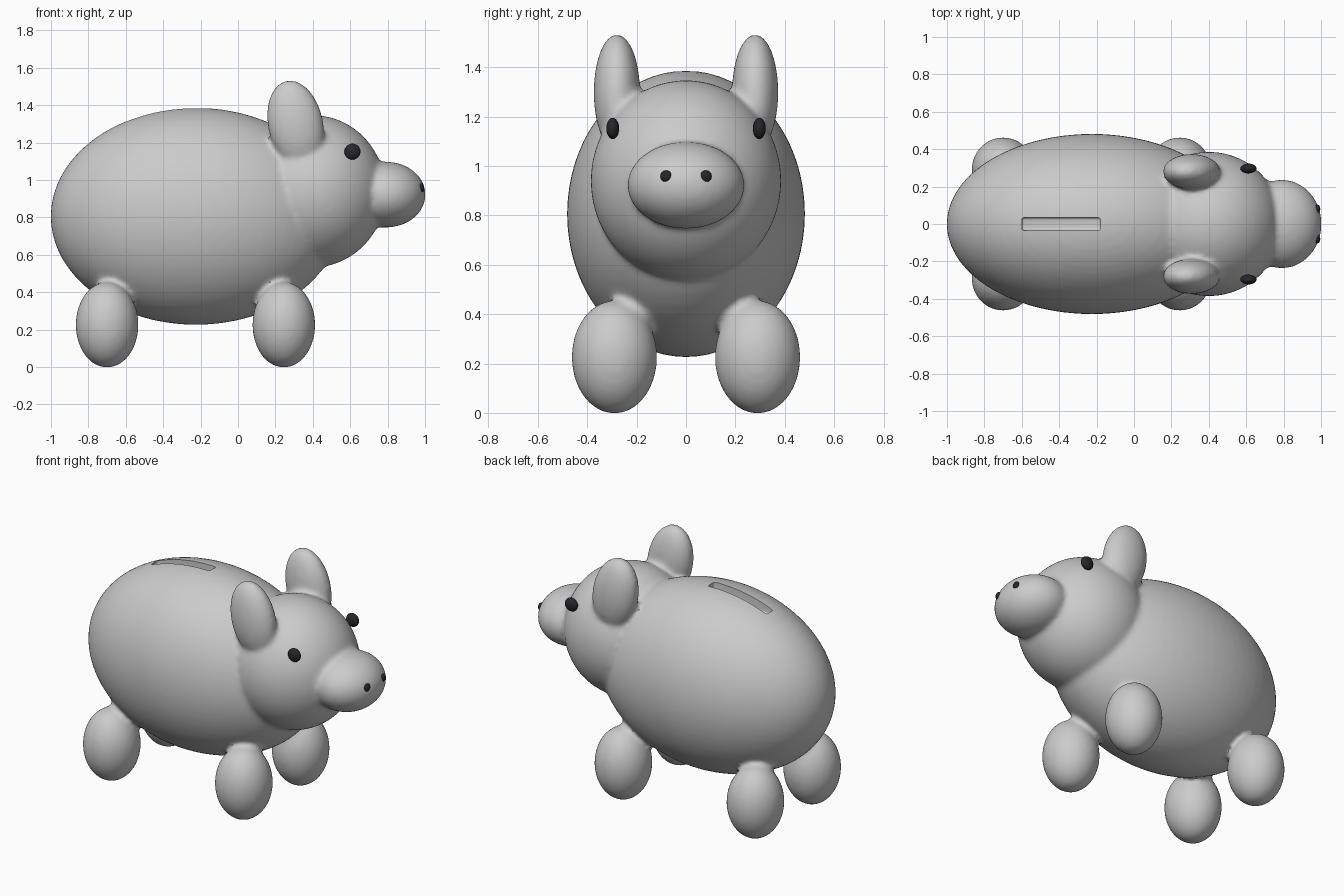
import bpy
import math

if "Cube" in bpy.data.objects:
    bpy.data.objects.remove(bpy.data.objects["Cube"])


def ellipsoid(name, centre, radii, tilt=0.0, segments=64, rings=32):
    bpy.ops.mesh.primitive_uv_sphere_add(segments=segments, ring_count=rings, radius=1,
                                         location=centre, rotation=(0, tilt, 0))
    ob = bpy.context.object
    ob.name = name
    ob.scale = radii
    bpy.ops.object.transform_apply(location=False, rotation=False, scale=True)
    bpy.ops.object.shade_smooth()
    return ob


# Body, head and snout
parts = [
    ellipsoid("body", (-0.225, 0, 0.806), (0.777, 0.482, 0.58)),
    ellipsoid("head", (0.40, 0, 0.94), (0.39, 0.386, 0.407)),
    ellipsoid("snout", (0.79, 0, 0.922), (0.213, 0.237, 0.176)),
]

# Ears and legs, mirrored left and right
for side in (-1, 1):
    parts.append(ellipsoid("ear", (0.308, side * 0.28, 1.298),
                           (0.148, 0.094, 0.239), math.radians(-12)))
    for x, inward in ((-0.70, 1), (0.245, -1)):
        parts.append(ellipsoid("leg", (x, side * 0.29, 0.226), (0.168, 0.173, 0.229)))
        # Short neck between leg and belly
        parts.append(ellipsoid("leg_neck", (x + inward * 0.03, side * 0.22, 0.40),
                               (0.09, 0.09, 0.09), 0, 32, 16))

# Blend all parts into one skin
bpy.ops.object.select_all(action='DESELECT')
for ob in parts:
    ob.select_set(True)
pig = parts[0]
bpy.context.view_layer.objects.active = pig
bpy.ops.object.join()
pig.name = "pig_body"

remesh = pig.modifiers.new("blend", 'REMESH')
remesh.mode = 'VOXEL'
remesh.voxel_size = 0.015
smooth = pig.modifiers.new("soften", 'SMOOTH')
smooth.factor = 0.5
smooth.iterations = 8

# Coin slot cutter
bpy.ops.mesh.primitive_cube_add(size=1, location=(-0.39, 0, 1.38))
slot = bpy.context.object
slot.name = "slot_cutter"
slot.scale = (0.42, 0.068, 0.2)
bpy.ops.object.transform_apply(location=False, rotation=False, scale=True)
bevel = slot.modifiers.new("round", 'BEVEL')
bevel.width = 0.012
bevel.segments = 3
slot.hide_render = True

cut = pig.modifiers.new("coin_slot", 'BOOLEAN')
cut.operation = 'DIFFERENCE'
cut.solver = 'EXACT'
cut.object = slot

bpy.ops.object.select_all(action='DESELECT')
pig.select_set(True)
bpy.context.view_layer.objects.active = pig
bpy.ops.object.convert(target='MESH')
bpy.ops.object.shade_smooth_by_angle(angle=math.radians(40))
bpy.data.objects.remove(slot, do_unlink=True)

# Dark eyes and nostrils
dark = bpy.data.materials.new("dark")
dark.diffuse_color = (0.02, 0.02, 0.025, 1)
dark.use_nodes = True
dark.node_tree.nodes["Principled BSDF"].inputs["Base Color"].default_value = dark.diffuse_color
for side in (-1, 1):
    for name, centre, radii in (
        ("eye", (0.612, side * 0.297, 1.152), (0.043, 0.026, 0.043)),
        ("nostril", (0.98, side * 0.08, 0.958), (0.016, 0.024, 0.024)),
    ):
        ob = ellipsoid(name, centre, radii, 0, 24, 12)
        ob.data.materials.append(dark)
